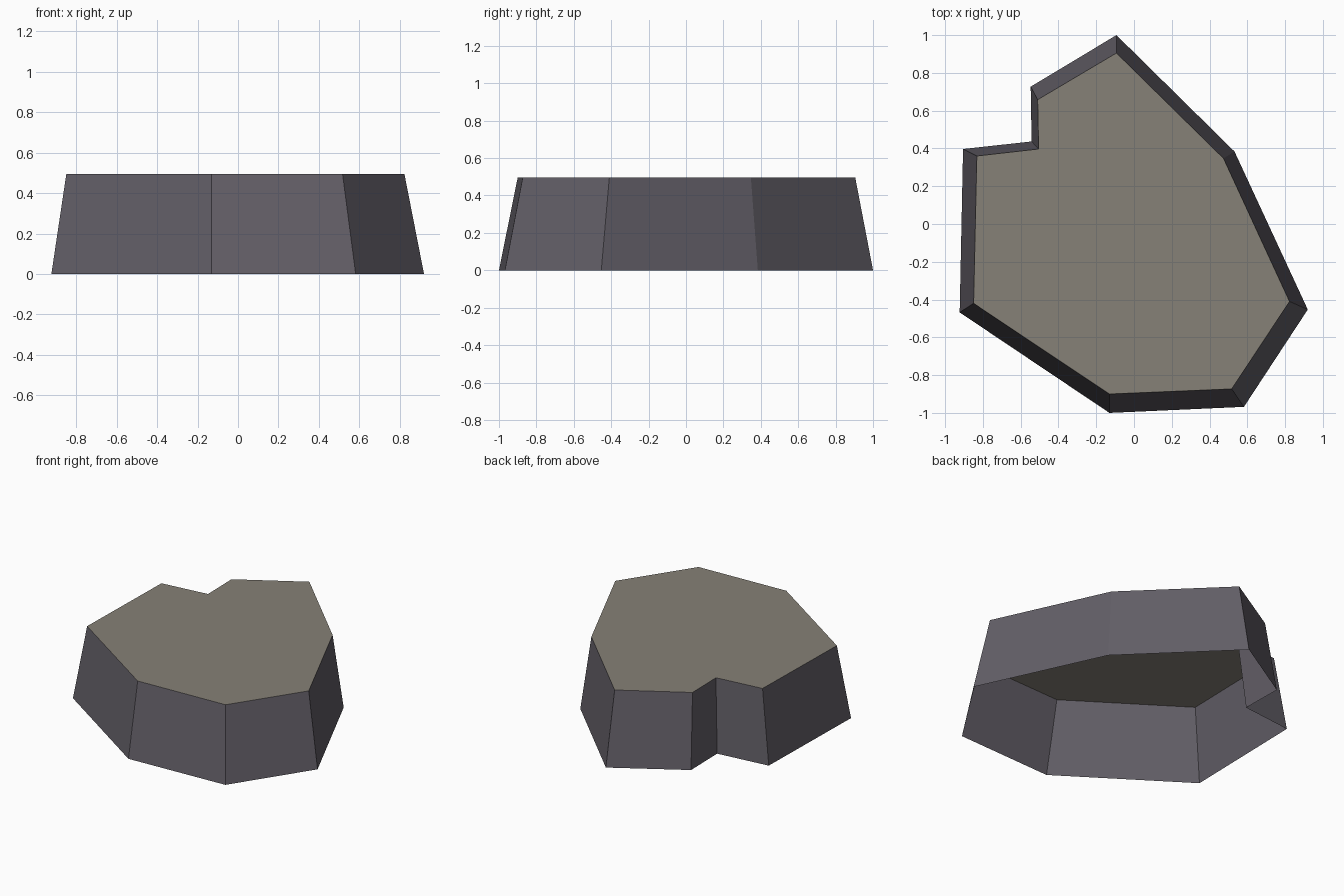
import bpy, bmesh

if "Cube" in bpy.data.objects:
    bpy.data.objects.remove(bpy.data.objects["Cube"])

HEIGHT = 0.495

# Outlines, counter-clockwise from the back tip: flared foot and smaller rim
FOOT = [(-0.093, 1.0), (-0.547, 0.727), (-0.542, 0.437), (-0.905, 0.397),
        (-0.923, -0.468), (-0.13, -1.0), (0.582, -0.968), (0.92, -0.453),
        (0.532, 0.384)]
RIM = [(-0.093, 0.905), (-0.51, 0.658), (-0.505, 0.397), (-0.832, 0.36),
       (-0.849, -0.42), (-0.13, -0.90), (0.517, -0.873), (0.823, -0.41),
       (0.474, 0.347)]


def material(name, colour):
    mat = bpy.data.materials.new(name)
    mat.diffuse_color = (*colour, 1)
    mat.use_nodes = True
    mat.node_tree.nodes["Principled BSDF"].inputs["Base Color"].default_value = mat.diffuse_color
    return mat


bm = bmesh.new()
foot = [bm.verts.new((x, y, 0)) for x, y in FOOT]
rim = [bm.verts.new((x, y, HEIGHT)) for x, y in RIM]

# Sloping cliff walls, open underneath
for i in range(len(foot)):
    j = (i + 1) % len(foot)
    bm.faces.new((foot[i], foot[j], rim[j], rim[i]))

# Flat top
top = bm.faces.new(rim)
top.material_index = 1
bm.normal_update()

mesh = bpy.data.meshes.new("rock_plateau")
bm.to_mesh(mesh)
bm.free()
mesh.materials.append(material("dark grey rock", (0.122, 0.112, 0.134)))
mesh.materials.append(material("dusty tan top", (0.240, 0.220, 0.184)))
bpy.context.collection.objects.link(bpy.data.objects.new("rock_plateau", mesh))
